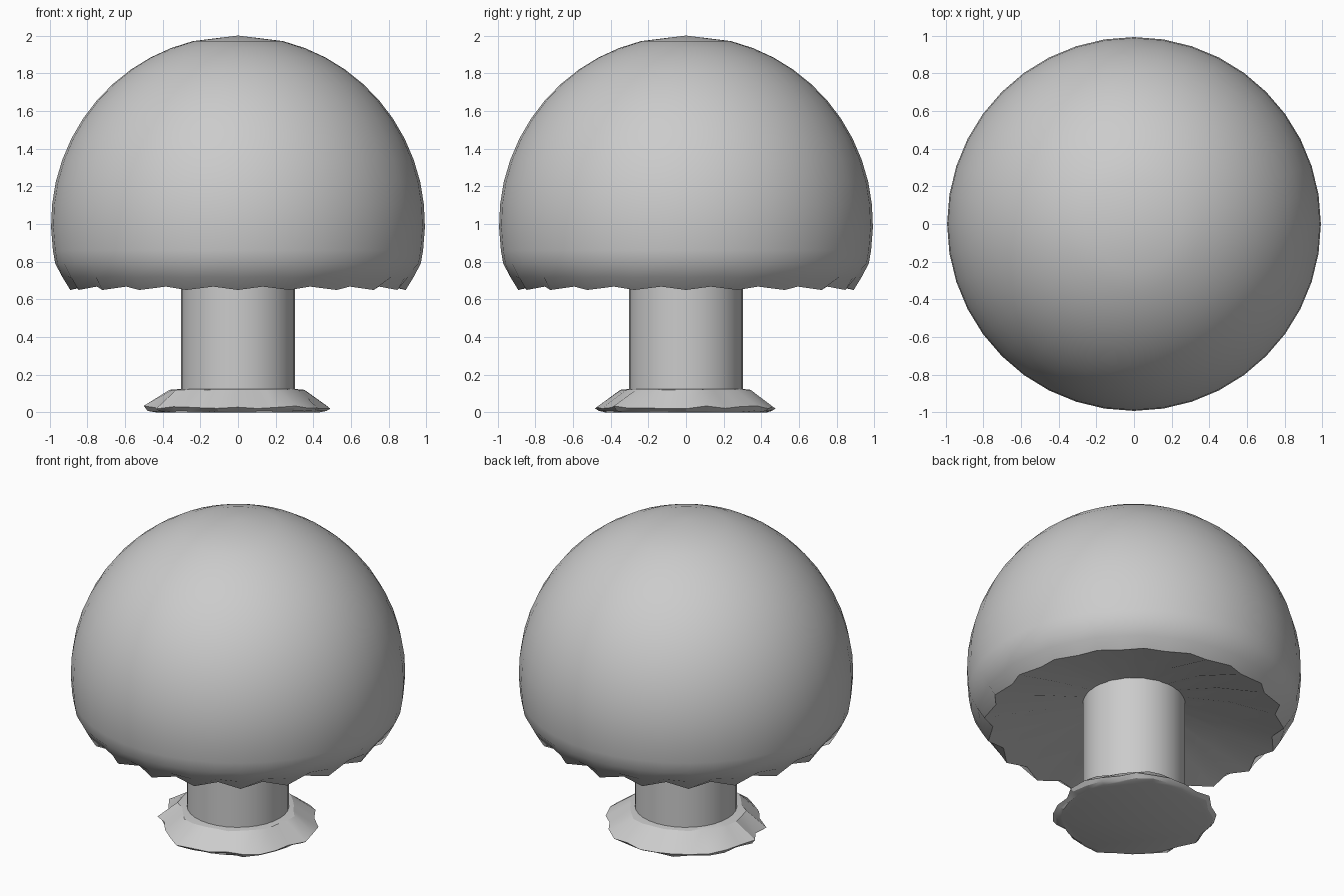
import bpy, bmesh, math, random

if "Cube" in bpy.data.objects:
    bpy.data.objects.remove(bpy.data.objects["Cube"])

random.seed(4)


def lathe(name, rings, sides, angle, close_start=False, close_end=False):
    """Stack rings of (radius, height); each ring is a function of the side index."""
    bm = bmesh.new()
    loops = []
    for ring in rings:
        loop = []
        for i in range(sides):
            r, z = ring(i)
            a = 2 * math.pi * i / sides - math.pi / 2
            loop.append(bm.verts.new((r * math.cos(a), r * math.sin(a), z)))
        loops.append(loop)
    for lo, hi in zip(loops, loops[1:]):
        for i in range(sides):
            j = (i + 1) % sides
            bm.faces.new((lo[i], lo[j], hi[j], hi[i]))
    if close_start:
        bm.faces.new(loops[0][::-1])
    if close_end:
        top = bm.faces.new(loops[-1])
        bmesh.ops.poke(bm, faces=[top])
    bmesh.ops.recalc_face_normals(bm, faces=bm.faces[:])
    mesh = bpy.data.meshes.new(name)
    bm.to_mesh(mesh)
    bm.free()
    obj = bpy.data.objects.new(name, mesh)
    bpy.context.collection.objects.link(obj)
    bpy.ops.object.select_all(action='DESELECT')
    obj.select_set(True)
    bpy.context.view_layer.objects.active = obj
    bpy.ops.object.shade_smooth_by_angle(angle=math.radians(angle))
    return obj


def even(r, z):
    return lambda i: (r, z)


def fold(outer, inner):
    """Alternate two points around the ring to make pleats."""
    return lambda i: outer if i % 2 == 0 else inner


# Cap: pleated gills underneath, scalloped rim, round dome
cap = [even(0.28, 0.79),
       fold((0.58, 0.715), (0.58, 0.745)),
       fold((0.89, 0.65), (0.84, 0.668)),
       fold((0.93, 0.715), (0.915, 0.72)),
       even(0.97, 0.79)]
for k in range(-8, 90, 7):
    t = math.radians(k)
    cap.append(even(0.992 * math.cos(t), 1 + math.sin(t)))
dome = lathe("mushroom_cap", cap, 40, 40)
bm = bmesh.new()
bm.from_mesh(dome.data)
bm.verts.ensure_lookup_table()
tip = bm.verts[-40:]
bmesh.ops.pointmerge(bm, verts=list(tip), merge_co=(0, 0, 2.0))
bm.to_mesh(dome.data)
bm.free()

# Stem
lathe("stem", [even(0.303, 0.05), even(0.303, 0.8)], 32, 40, True, True)

# Ragged skirt at the foot of the stem
edge = [(random.uniform(0.435, 0.495), random.uniform(0.018, 0.038)) for _ in range(28)]
edge[7], edge[21] = (0.49, 0.02), (0.5, 0.035)
edge[0], edge[14] = (0.475, 0.028), (0.475, 0.02)
shoulder = [random.uniform(0.33, 0.365) for _ in range(28)]
lathe("foot_skirt", [even(0.43, 0.0),
                     lambda i: (edge[i][0] - 0.02, 0.008),
                     lambda i: edge[i],
                     lambda i: (shoulder[i], 0.12),
                     even(0.3, 0.125)], 28, 25, True, True)
